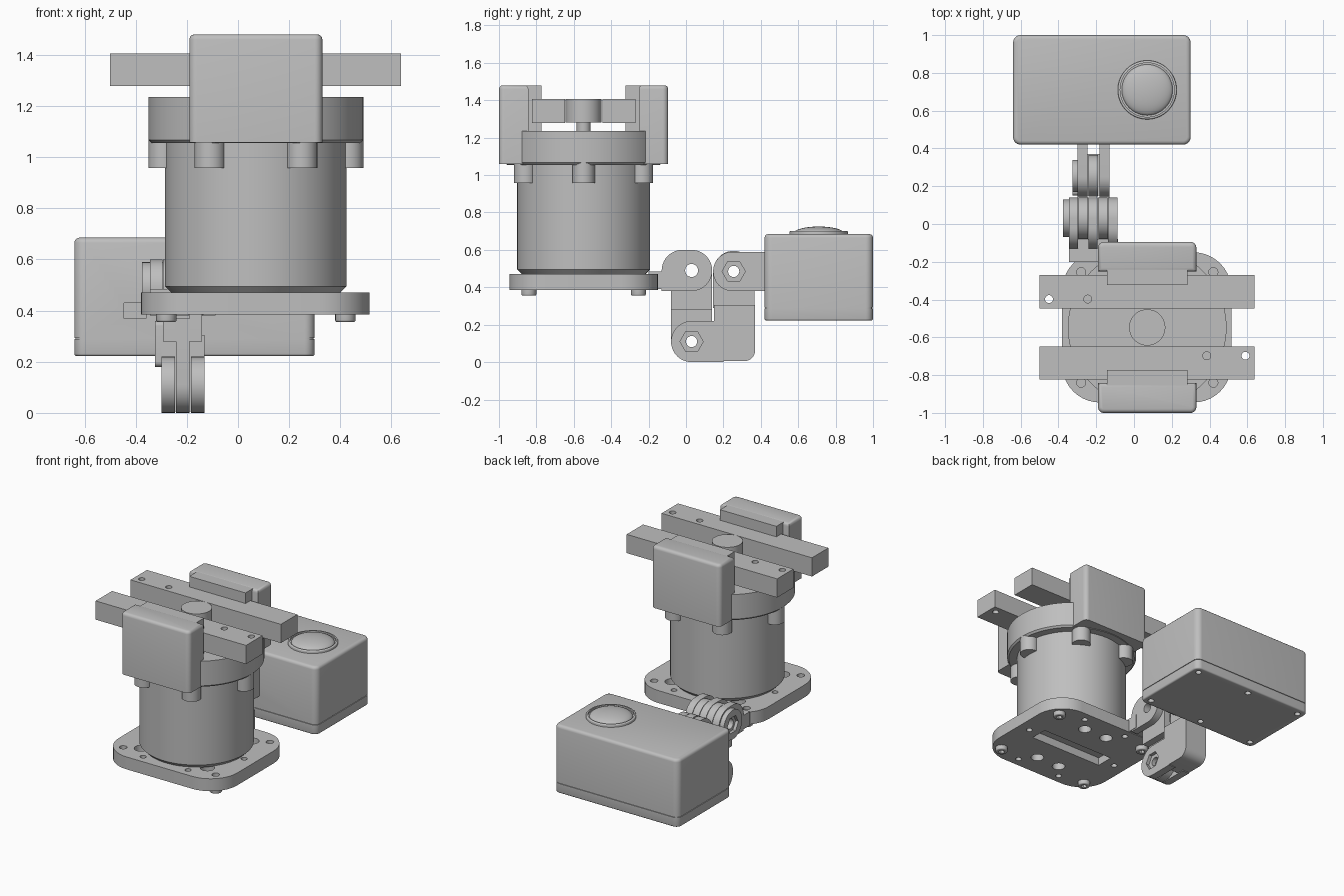
import bpy, bmesh, math
from math import cos, sin, pi

old = bpy.data.objects.get("Cube")
if old:
    bpy.data.objects.remove(old, do_unlink=True)

grey = bpy.data.materials.new("plain grey")
grey.use_nodes = True
grey.diffuse_color = (0.52, 0.52, 0.52, 1)
grey.node_tree.nodes["Principled BSDF"].inputs["Base Color"].default_value = (0.52, 0.52, 0.52, 1)

CX, CY = 0.07, -0.5475      # gripper axis


def circle(u, v, r, n=48, turn=0):
    return [(u + r * cos(turn + 2 * pi * i / n), v + r * sin(turn + 2 * pi * i / n)) for i in range(n)]


def rounded(u0, v0, u1, v1, radii, n=8):
    """Rectangle outline; radii run low-low, high-low, high-high, low-high."""
    if not isinstance(radii, tuple):
        radii = (radii,) * 4
    pts = []
    corners = ((u0, v0, 1, 1), (u1, v0, -1, 1), (u1, v1, -1, -1), (u0, v1, 1, -1))
    for k, ((u, v, su, sv), r) in enumerate(zip(corners, radii)):
        if r == 0:
            pts.append((u, v))
            continue
        for i in range(n + 1):
            a = pi + (k + i / n) * pi / 2
            pts.append((u + su * r + r * cos(a), v + sv * r + r * sin(a)))
    return pts


def prism(name, pts, lo, hi, axis="z", top=0, bottom=0, seg=3):
    """Extrude an outline along z or x, with optional bevelled rims."""
    place = (lambda u, v, t: (u, v, t)) if axis == "z" else (lambda u, v, t: (t, u, v))
    bm = bmesh.new()
    rims = [[bm.verts.new(place(u, v, t)) for u, v in pts] for t in (lo, hi)]
    caps = [bm.faces.new(r) for r in rims]
    n = len(pts)
    for i in range(n):
        j = (i + 1) % n
        bm.faces.new((rims[0][i], rims[0][j], rims[1][j], rims[1][i]))
    bmesh.ops.recalc_face_normals(bm, faces=bm.faces[:])
    for cap, width in zip(caps, (bottom, top)):
        if width:
            bmesh.ops.bevel(bm, geom=cap.edges[:], offset=width, segments=seg,
                            profile=0.5, affect="EDGES", clamp_overlap=True)
    mesh = bpy.data.meshes.new(name)
    bm.to_mesh(mesh)
    bm.free()
    mesh.materials.append(grey)
    ob = bpy.data.objects.new(name, mesh)
    bpy.context.collection.objects.link(ob)
    return ob


def activate(ob):
    bpy.ops.object.select_all(action="DESELECT")
    ob.select_set(True)
    bpy.context.view_layer.objects.active = ob


def cut(ob, cutters):
    """Subtract each cutter, then throw it away."""
    activate(ob)
    for c in cutters:
        mod = ob.modifiers.new("hole", "BOOLEAN")
        mod.operation = "DIFFERENCE"
        mod.solver = "EXACT"
        mod.object = c
        bpy.ops.object.modifier_apply(modifier=mod.name)
        bpy.data.objects.remove(c, do_unlink=True)


def hole(u, v, r, lo, hi, axis="z", n=20):
    return prism("cutter", circle(u, v, r, n), lo, hi, axis)


# Base plate with screws, pockets and underside slot
plate = prism("base_plate", rounded(-0.38, -0.945, 0.515, -0.15, 0.2, 10), 0.385, 0.47)
cutters = [prism("cutter", rounded(CX - 0.28, CY - 0.06, CX + 0.28, CY + 0.06, 0), 0.3, 0.44)]
for sx in (-1, 1):
    for sy in (-1, 1):
        x, y = CX + sx * 0.35, CY + sy * 0.293
        cutters += [hole(x, y, 0.024, 0.41, 0.6),
                    hole(CX + sx * 0.25, CY + sy * 0.24, 0.045, 0.41, 0.6),
                    hole(CX + sx * 0.09, CY + sy * 0.24, 0.042, 0.3, 0.44),
                    hole(CX + sx * 0.17, CY + sy * 0.335, 0.02, 0.3, 0.6)]
        screw = prism("plate_screw", circle(x, y, 0.04, 24), 0.355, 0.39, bottom=0.008)
        cut(screw, [hole(x, y, 0.02, 0.3, 0.375, n=6)])
    cutters.append(hole(CX + sx * 0.36, CY, 0.02, 0.3, 0.6))
cut(plate, cutters)

# Motor housing, flange and flange lugs
prism("motor_housing", circle(CX, CY, 0.355, 96), 0.465, 1.07, bottom=0.03, seg=1)
prism("flange", circle(CX, CY, 0.42, 96), 1.055, 1.235, bottom=0.012, seg=1)
for i in range(6):
    a = i * pi / 3
    prism("flange_lug", circle(CX + 0.36 * cos(a), CY + 0.36 * sin(a), 0.06, 32), 0.957, 1.07)

# Pinion between the racks
prism("pinion_shaft", circle(CX, CY, 0.037, 32), 1.22, 1.3)
prism("pinion", circle(CX, CY, 0.096, 48), 1.28, 1.408)

# Sliding fingers and their guides, front and back
for s in (-1, 1):
    def band(near, far):
        return sorted((CY + s * near, CY + s * far))
    y0, y1 = band(0.1, 0.277)
    finger = prism("sliding_finger", rounded(-0.5, y0, 0.638, y1, 0), 1.278, 1.406)
    yh = CY + s * 0.15
    cut(finger, [hole(CX - s * d, yh, 0.021, 1.2, 1.5) for d in (0.315, 0.52)])
    y0, y1 = band(0.295, 0.4525)
    r = (0.03, 0.03, 0, 0) if s < 0 else (0, 0, 0.03, 0.03)
    prism("finger_guide", rounded(CX - 0.26, y0, CX + 0.26, y1, r), 1.058, 1.48, top=0.02)
    y0, y1 = band(0.225, 0.40)
    prism("guide_lip", rounded(CX - 0.213, y0, CX + 0.213, y1, 0), 1.225, 1.478)

# Joint centres along the side arm, as (y, z)
J1, J2, J3 = (0.03, 0.49), (0.03, 0.11), (0.255, 0.485)
R = 0.11


def lug(name, pts, x0, x1, joint, r=0.03):
    ob = prism(name, pts, x0, x1, "x")
    cut(ob, [hole(*joint, r, x0 - 0.05, x1 + 0.05, "x")])
    return ob


# Base bracket: foot block and three fork lugs
prism("bracket_foot", rounded(-0.345, -0.2, -0.085, -0.08, 0), 0.39, 0.485)
for i in (0, 2, 4):
    x = -0.345 + i * 0.052
    lug("bracket_lug", rounded(-0.13, J1[1] - R, J1[0] + R, J1[1] + R, (0, R, R, R), 10), x, x + 0.049, J1, 0.035)
    prism("bracket_rib", rounded(-0.2, 0.39, -0.06, 0.485, 0), x, x + 0.049, "x")
nut = lug("bracket_nut_boss", circle(*J1, 0.1, 32), -0.376, -0.34, J1, 0.035)
cut(nut, [hole(*J1, 0.06, -0.4, -0.355, "x", 6)])

# Upper link: two lugs at the top, block, single lug at the bottom
for x in (-0.293, -0.189):
    lug("upper_link_lug", rounded(J1[0] - R, 0.3, J1[0] + R, J1[1] + R, (0, 0, R, R), 10), x, x + 0.049, J1, 0.035)
prism("upper_link_block", rounded(J1[0] - R, 0.28, J1[0] + R, 0.37, 0), -0.293, -0.14, "x")
lug("upper_link_foot", rounded(J2[0] - R, J2[1] - R, J2[0] + R, 0.3, (R, R, 0, 0), 10), -0.242, -0.19, J2)

# Lower link: two cheeks at the bottom, block, single lug at the top
for x in (-0.30, -0.183):
    cheek = lug("lower_link_cheek", rounded(J2[0] - R, 0, 0.2, J2[1] + R, (R, 0, 0, R), 10), x, x + 0.053, J2)
    if x > -0.2:
        cut(cheek, [hole(*J2, 0.062, x + 0.03, x + 0.1, "x", 6)])
prism("lower_link_block", rounded(0.15, 0.005, 0.37, 0.305, (0, 0.06, 0, 0)), -0.30, -0.13, "x")
lug("lower_link_lug", rounded(J3[0] - R, 0.29, J3[0] + R, J3[1] + R, (0, 0, R, R), 10), -0.242, -0.19, J3)
prism("lower_link_side_rib", rounded(0.15, 0.18, 0.31, 0.36, 0.02), -0.325, -0.28, "x")

# Camera box fork
for x in (-0.30, -0.183):
    fork = lug("camera_fork", rounded(J3[0] - R, 0.38, 0.45, 0.59, (0.104, 0, 0, 0.104), 10), x, x + 0.053, J3)
    if x > -0.2:
        cut(fork, [hole(*J3, 0.062, x + 0.03, x + 0.1, "x", 6)])
nut = lug("camera_fork_nut_boss", circle(*J3, 0.085, 32), -0.325, -0.295, J3)
cut(nut, [hole(*J3, 0.06, -0.35, -0.308, "x", 6)])

# Camera box: shell, seam and screwed lid
shell = prism("camera_shell", rounded(-0.64, 0.42, 0.3, 1.0, 0.04), 0.292, 0.685, top=0.02)
cut(shell, [prism("cutter", rounded(-0.445, 0.38, -0.36, 0.45, 0), 0.37, 0.43)])
prism("camera_seam", rounded(-0.635, 0.425, 0.295, 0.995, 0.035), 0.26, 0.32)
lid = prism("camera_lid", rounded(-0.64, 0.42, 0.3, 1.0, 0.04), 0.222, 0.288, bottom=0.01)
cut(lid, [hole(x, y, 0.02, 0.2, 0.245) for x in (-0.59, -0.17, 0.25) for y in (0.47, 0.95)])

# Lens ring and shallow dome
ring = prism("lens_ring", circle(CX, 0.71, 0.156, 64), 0.67, 0.702, top=0.006)
cut(ring, [hole(CX, 0.71, 0.143, 0.69, 0.75, n=64)])
bpy.ops.mesh.primitive_uv_sphere_add(segments=48, ring_count=24, radius=1, location=(CX, 0.71, 0.688))
dome = bpy.context.object
dome.name = "lens_dome"
dome.scale = (0.135, 0.135, 0.037)
bpy.ops.object.transform_apply(location=False, rotation=False, scale=True)
dome.data.materials.append(grey)

# Smooth the curved faces, keep the edges sharp
for ob in [o for o in bpy.context.scene.objects if o.type == "MESH"]:
    activate(ob)
    bpy.ops.object.shade_smooth_by_angle(angle=math.radians(32))
